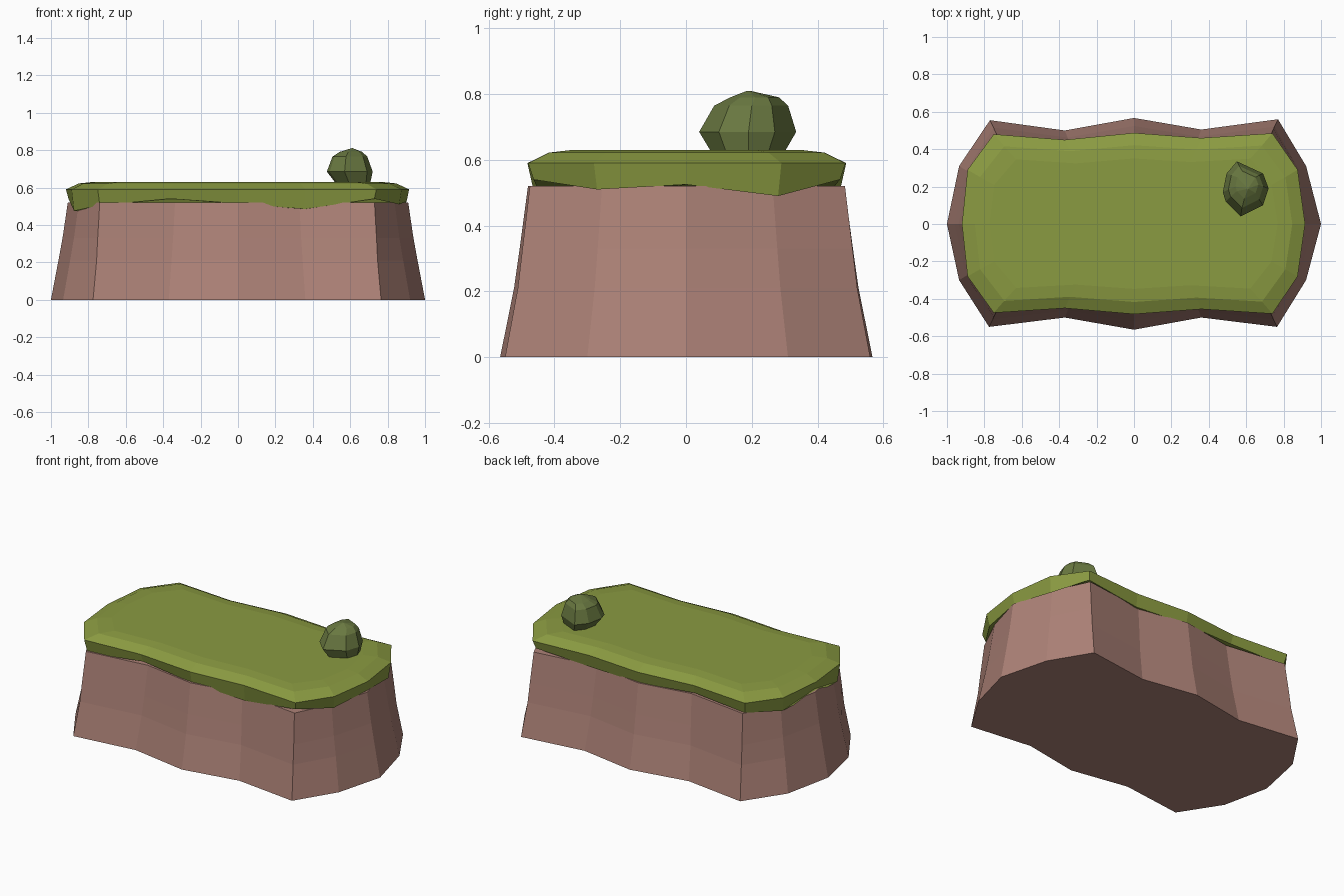
import bpy

if "Cube" in bpy.data.objects:
    bpy.data.objects.remove(bpy.data.objects["Cube"])


def material(name, color):
    m = bpy.data.materials.new(name)
    m.diffuse_color = (*color, 1)
    m.use_nodes = True
    m.node_tree.nodes["Principled BSDF"].inputs["Base Color"].default_value = m.diffuse_color
    return m


def loft(name, rings, mat, cap_bottom=True):
    """Join equally sized rings of points with quads and cap the ends."""
    n = len(rings[0])
    verts = [p for ring in rings for p in ring]
    faces = []
    for r in range(len(rings) - 1):
        for i in range(n):
            j = (i + 1) % n
            faces.append((r * n + i, r * n + j, (r + 1) * n + j, (r + 1) * n + i))
    if cap_bottom:
        faces.append(tuple(reversed(range(n))))
    faces.append(tuple(range(len(verts) - n, len(verts))))
    mesh = bpy.data.meshes.new(name)
    mesh.from_pydata(verts, [], faces)
    mesh.materials.append(mat)
    obj = bpy.data.objects.new(name, mesh)
    bpy.context.collection.objects.link(obj)
    return obj


def scaled(outline, sx, sy, z):
    return [(x * sx, y * sy, z) for x, y in outline]


rock = material("reddish rock", (0.42, 0.224, 0.186))
grass = material("grass green", (0.255, 0.325, 0.053))
leaf = material("dark leaf green", (0.141, 0.188, 0.052))

# Rock body: scalloped outline that tapers upward in three bands
rock_outline = [
    (1, 0), (0.92, 0.31), (0.77, 0.56), (0.36, 0.505),
    (0, 0.567), (-0.37, 0.5), (-0.77, 0.555), (-0.935, 0.31),
    (-1, 0), (-0.935, -0.3), (-0.775, -0.55), (-0.37, -0.5),
    (0, -0.565), (0.36, -0.5), (0.765, -0.55), (0.92, -0.3)]
rock_levels = [(1, 1, 0), (0.96, 0.925, 0.21), (0.938, 0.895, 0.33), (0.91, 0.85, 0.52)]
rings = []
for k, (sx, sy, z) in enumerate(rock_levels):
    ring = scaled(rock_outline, sx, sy, z)
    # corners lean in less than the ends
    for i in (2, 6, 10, 14):
        x, y, zz = ring[i]
        ring[i] = (x * (1 + 0.016 * k), y * (1 + 0.005 * k), zz)
    rings.append(ring)
loft("rock_body", rings, rock)

# Grass cap: ragged skirt, rim, bevel and slightly domed top
grass_outline = [
    (0.915, 0), (0.875, 0.29), (0.74, 0.485), (0.36, 0.46),
    (0, 0.487), (-0.37, 0.45), (-0.75, 0.48), (-0.89, 0.29),
    (-0.92, 0), (-0.89, -0.28), (-0.75, -0.475), (-0.37, -0.45),
    (0, -0.482), (0.36, -0.455), (0.74, -0.48), (0.875, -0.28)]
skirt_z = [0.525, 0.49, 0.54, 0.51, 0.515, 0.535, 0.52, 0.50,
           0.54, 0.475, 0.505, 0.54, 0.515, 0.485, 0.54, 0.51]
skirt = [(x * 0.985, y * 0.965, z) for (x, y), z in zip(grass_outline, skirt_z)]
loft("grass_cap", [
    skirt,
    scaled(grass_outline, 1, 1, 0.59),
    scaled(grass_outline, 0.925, 0.865, 0.622),
    scaled(grass_outline, 0.84, 0.72, 0.63)], grass)

# Bush: faceted clump resting on the grass
bush_outline = [
    (0.72, 0.19), (0.69, 0.27), (0.55, 0.335), (0.495, 0.27),
    (0.475, 0.17), (0.49, 0.12), (0.57, 0.04), (0.69, 0.10)]
cx, cy = 0.6, 0.19


def bush_ring(s, z, dx=0, dy=0):
    return [(cx + dx + (x - cx) * s, cy + dy + (y - cy) * s, z) for x, y in bush_outline]


loft("bush", [
    bush_ring(0.7, 0.61, 0.02),
    bush_ring(1, 0.685),
    bush_ring(0.76, 0.765, 0, 0.01),
    bush_ring(0.5, 0.79, 0.005, 0.02),
    bush_ring(0.03, 0.81, 0.01)], leaf)
